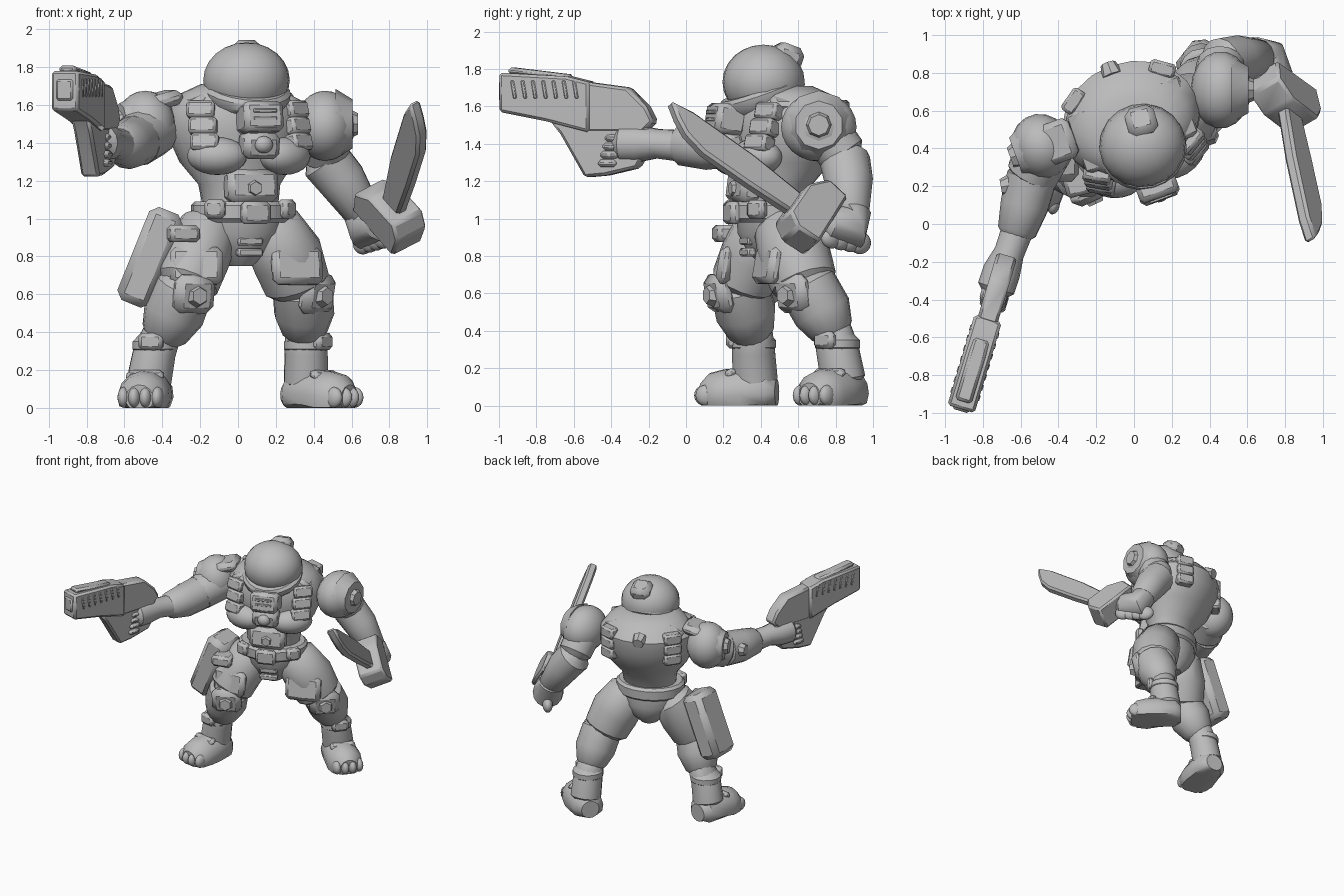
import bpy, bmesh
from math import radians, cos, sin, pi
from mathutils import Matrix, Vector, Euler

cube = bpy.data.objects.get("Cube")
if cube:
    bpy.data.objects.remove(cube, do_unlink=True)

GREY = (0.5, 0.5, 0.5, 1)
mat = bpy.data.materials.new("plain_grey")
mat.use_nodes = True
mat.diffuse_color = GREY
mat.node_tree.nodes["Principled BSDF"].inputs["Base Color"].default_value = GREY


def put(name, bm):
    bmesh.ops.recalc_face_normals(bm, faces=bm.faces[:])
    mesh = bpy.data.meshes.new(name)
    bm.to_mesh(mesh)
    bm.free()
    mesh.materials.append(mat)
    mesh.polygons.foreach_set("use_smooth", [True] * len(mesh.polygons))
    mesh.set_sharp_from_angle(angle=radians(38))
    obj = bpy.data.objects.new(name, mesh)
    bpy.context.collection.objects.link(obj)
    return obj


def at(loc, yaw=0, pitch=0, roll=0):
    turn = Euler([radians(a) for a in (pitch, roll, yaw)]).to_matrix().to_4x4()
    return Matrix.Translation(loc) @ turn


def ball(name, frame, radii):
    bm = bmesh.new()
    bmesh.ops.create_uvsphere(bm, u_segments=18, v_segments=12, radius=1,
                              matrix=frame @ Matrix.Diagonal((*radii, 1)))
    return put(name, bm)


def box(name, frame, size, bevel=0.02):
    bm = bmesh.new()
    bmesh.ops.create_cube(bm, size=1, matrix=Matrix.Diagonal((*size, 1)))
    bmesh.ops.bevel(bm, geom=bm.edges[:], offset=bevel, segments=1, affect='EDGES')
    bm.transform(frame)
    return put(name, bm)


def disc(name, frame, radius, depth, sides=8):
    # Raised boss whose narrow end looks along the frame's -y
    bm = bmesh.new()
    bmesh.ops.create_cone(bm, cap_ends=True, segments=sides, radius1=radius,
                          radius2=radius * 0.7, depth=depth,
                          matrix=frame @ Matrix.Rotation(pi / 2, 4, 'X'))
    return put(name, bm)


def skin(name, rings, floor=None):
    bm = bmesh.new()
    loops = [[bm.verts.new(p) for p in ring] for ring in rings]
    for a, b in zip(loops, loops[1:]):
        for i in range(len(a)):
            j = (i + 1) % len(a)
            bm.faces.new((a[i], a[j], b[j], b[i]))
    bm.faces.new(loops[0])
    bm.faces.new(loops[-1])
    if floor is not None:
        for v in bm.verts:
            v.co.z = max(v.co.z, floor)
    return put(name, bm)


def limb(name, points, sides=14, floor=None):
    # Tube through (x, y, z, radius) points with rounded ends
    pts = [(Vector(p[:3]), p[3]) for p in points]
    first = (pts[0][0] - pts[1][0]).normalized()
    last = (pts[-1][0] - pts[-2][0]).normalized()
    pts.insert(0, (pts[0][0] + first * pts[0][1] * 0.4, pts[0][1] * 0.6))
    pts.append((pts[-1][0] + last * pts[-1][1] * 0.4, pts[-1][1] * 0.6))
    rings, side = [], Vector((0.9, 0.2, 0.3))
    for i, (p, r) in enumerate(pts):
        along = (pts[min(i + 1, len(pts) - 1)][0] - pts[max(i - 1, 0)][0]).normalized()
        side = (side - along * side.dot(along)).normalized()
        other = along.cross(side)
        turns = [2 * pi * k / sides for k in range(sides)]
        rings.append([p + (side * cos(t) + other * sin(t)) * r for t in turns])
    return skin(name, rings, floor)


def stack(name, frame, levels, sides=20):
    # Upright oval shape from (z, half width, half depth, centre y) levels
    turns = [2 * pi * k / sides for k in range(sides)]
    return skin(name, [[frame @ Vector((w * cos(t), c + d * sin(t), z)) for t in turns]
                       for z, w, d, c in levels])


def prism(name, origin, u, v, outline, half):
    u, v = Vector(u), Vector(v)
    n = u.cross(v).normalized() * half
    flat = [Vector(origin) + u * a + v * b for a, b in outline]
    obj = skin(name, [[p + n * s for p in flat] for s in (-1, 1)])
    bev = obj.modifiers.new("soft_edges", 'BEVEL')
    bev.width, bev.segments = 0.015, 1
    return obj


# Torso, turned towards the model's left
body = at((0, 0.5, 0), yaw=20)
stack("torso", body, [(1.04, .2, .16, -.04), (1.18, .22, .19, -.02), (1.3, .31, .25, .02),
                      (1.45, .37, .31, .04), (1.57, .37, .31, .05), (1.66, .3, .25, .03),
                      (1.71, .2, .17, 0)])
stack("belt", body, [(.98, .25, .2, -.05), (1, .27, .22, -.05),
                     (1.07, .27, .22, -.05), (1.09, .25, .2, -.05)])
stack("pelvis", body, [(.75, .07, .08, -.02), (.82, .15, .15, -.02),
                       (.92, .24, .19, -.03), (1.03, .24, .19, -.04)])
box("buckle", body @ at((0, -.27, 1.03)), (.16, .06, .12))
box("belly_plate", body @ at((0, -.2, 1.17), pitch=-8), (.28, .12, .17), .03)
disc("belly_boss", body @ at((0, -.26, 1.16)), .05, .04, 6)
for k in range(3):
    box("groin_rib", body @ at((0, -.18, .94 - k * .06)), (.14, .05, .045), .01)
box("chest_pack", body @ at((.01, -.31, 1.53), pitch=-10), (.22, .17, .16), .025)
box("chest_lower_pack", body @ at((.01, -.3, 1.39), pitch=12), (.2, .14, .14), .03)
ball("chest_lens", body @ at((.01, -.37, 1.39)), (.05, .04, .045))
for k in range(3):
    box("chest_vent", body @ at((.01, -.39, 1.57 - k * .04)), (.13, .02, .02), .004)
disc("back_boss", body @ at((-.01, .34, 1.58), yaw=180, pitch=15), .06, .07)
for side in (-1, 1):
    ball("chest_muscle", body @ at((side * .19, -.2, 1.33), yaw=side * 25), (.16, .11, .1))
    for k in range(3):
        z = 1.4 + k * .085
        box("strap_pad", body @ at((side * .26, -.21 + k * .03, z), side * 30, -15),
            (.15, .1, .09), .015)
        box("rear_strap_pad", body @ at((side * .25, .25, z + .02), -side * 35),
            (.14, .08, .09), .015)
    box("shoulder_strap", body @ at((side * .25, .03, 1.62), roll=side * 25), (.14, .34, .06))
    box("belt_pouch", body @ at((side * .2, -.2, 1.05), side * 35), (.11, .07, .1))

# Helmet with its tilted brim and rear crest
ball("helmet", at((.045, .415, 1.73), 15), (.23, .22, .2))
stack("helmet_brim", at((.045, .405, 1.67), 15, 20),
      [(-.07, .2, .2, 0), (-.03, .23, .235, 0), (.01, .235, .235, 0), (.03, .21, .22, 0)])
box("helmet_crest", at((.04, .54, 1.87), 15, -20), (.16, .16, .12), .035)

# Legs: hip to knee, shin, boot and clawed foot
LEGS = {
    "right": (25, -10,
              [(-.15, .42, .95, .16), (-.22, .36, .8, .18), (-.27, .3, .66, .17)],
              [(-.28, .28, .64, .155), (-.34, .32, .5, .165), (-.39, .35, .39, .125)],
              [(-.39, .36, .42, .1), (-.44, .36, .3, .115), (-.47, .37, .14, .12)]),
    "left": (45, 52,
             [(.17, .53, .95, .17), (.26, .58, .8, .195), (.31, .63, .66, .18)],
             [(.34, .65, .64, .16), (.35, .73, .5, .16), (.35, .78, .4, .12)],
             [(.35, .78, .42, .1), (.36, .81, .3, .115), (.36, .84, .14, .12)]),
}
for side, (knee_yaw, foot_yaw, thigh, shin, boot) in LEGS.items():
    limb(side + "_thigh", thigh)
    limb(side + "_shin", shin)
    limb(side + "_boot", boot)
    knee = at(shin[0][:3], knee_yaw)
    box(side + "_knee_pad", knee @ at((0, -.11, -.04), pitch=12), (.23, .1, .21), .04)
    disc(side + "_knee_boss", knee @ at((0, -.165, -.05)), .065, .05, 6)
    box(side + "_thigh_plate", at(thigh[1][:3], knee_yaw - 25) @ at((0, -.15, -.05), pitch=-10),
        (.28, .08, .2), .03)
    cuff = Vector(boot[1][:3])
    limb(side + "_boot_cuff", [(*(cuff + Vector((0, 0, h))), .12) for h in (.01, .05)])
    box(side + "_boot_clasp", at(cuff, foot_yaw) @ at((0, -.11, .05)), (.13, .06, .09))
    foot = at((*boot[2][:2], 0), foot_yaw)
    sole = [(.07, .07, .12), (-.06, .07, .135), (-.16, .055, .14), (-.24, .05, .125)]
    limb(side + "_foot", [(*(foot @ Vector((0, y, z))), r) for y, z, r in sole], floor=0)
    box(side + "_instep_strap", foot @ at((0, -.12, .17), pitch=30), (.2, .07, .05))
    for k in range(4):
        x = (k - 1.5) * .06
        ball(side + "_toe", foot @ at((x, -.28 + abs(x) * .3, .055)), (.033, .055, .055))

# Thigh holster
holster = at((-.465, .36, .795), roll=22)
box("holster", holster, (.19, .27, .53), .04)
box("holster_strap", at((-.3, .25, .92), 15), (.16, .2, .09))

# Shoulders with round bosses
for name, loc, yaw, wide in (("right", (-.49, .41, 1.49), -70, .175),
                             ("left", (.46, .71, 1.49), 90, .205)):
    frame = at(loc, yaw)
    ball(name + "_shoulder", frame, (wide, .16, .185))
    disc(name + "_shoulder_rim", frame @ at((0, -.1, .01)), wide - .02, .09, 10)
    disc(name + "_shoulder_boss", frame @ at((0, -.15, .01)), .08, .05, 8)
box("right_shoulder_plate", at((-.42, .43, 1.62), 20, roll=-15), (.22, .22, .08), .03)

# Right arm reaching forward
limb("right_upper_arm", [(-.46, .42, 1.47, .15), (-.54, .26, 1.41, .14)])
limb("right_forearm", [(-.54, .25, 1.41, .135), (-.58, .1, 1.39, .13), (-.62, -.04, 1.39, .105)])
disc("right_elbow_boss", at((-.68, .2, 1.42), -80), .06, .05)
limb("right_wrist", [(-.62, -.04, 1.39, .085), (-.66, -.15, 1.4, .08),
                     (-.7, -.25, 1.4, .1), (-.73, -.34, 1.4, .1)])

# Pistol: coordinates run along the barrel and upward
AIM, UP = (.3, 1, 0), (0, 0, 1)
BASE = (-.622, 0, 0)
prism("gun_barrel", BASE, AIM, UP,
      [(-.98, 1.57), (-.98, 1.78), (-.62, 1.76), (-.5, 1.73), (-.5, 1.46), (-.73, 1.52)], .075)
prism("gun_rear", BASE, AIM, UP,
      [(-.52, 1.46), (-.52, 1.73), (-.3, 1.7), (-.2, 1.6), (-.16, 1.52), (-.22, 1.46)], .055)
prism("gun_grip", BASE, AIM, UP,
      [(-.73, 1.54), (-.66, 1.45), (-.53, 1.22), (-.42, 1.23), (-.25, 1.27),
       (-.2, 1.36), (-.19, 1.5)], .05)
prism("gun_rail", BASE, AIM, UP,
      [(-.94, 1.77), (-.94, 1.81), (-.61, 1.77), (-.61, 1.74)], .045)
prism("gun_muzzle", BASE, AIM, UP,
      [(-.99, 1.62), (-.99, 1.74), (-.9, 1.74), (-.9, 1.62)], .05)
for k in range(7):
    y = -.9 + k * .055
    box("gun_rib", at((BASE[0] + y * .3, y, 1.69), -17, 10), (.16, .022, .1), .006)
for k in range(4):
    box("right_finger", at((-.74, -.37 - k * .012, 1.43 - k * .045), -17), (.14, .1, .04), .015)

# Left arm lowered behind the body
limb("left_upper_arm", [(.45, .73, 1.48, .14), (.46, .84, 1.34, .13)])
limb("left_forearm", [(.46, .85, 1.31, .135), (.55, .87, 1.2, .13), (.66, .88, 1.03, .1)])
disc("left_elbow_boss", at((.5, .94, 1.29), 165), .06, .04)
limb("left_hand", [(.65, .89, 1.04, .1), (.69, .88, .95, .12), (.75, .76, .98, .1)])
for k in range(4):
    ball("left_finger", at((.66 + k * .035, .93 - k * .05, .87 + k * .01), 40), (.04, .07, .06))

# Knife with guard, blade running forward and up
ALONG, ACROSS = Vector((.16, -.8, .59)), Vector((-.58, .38, .71))
HILT = Vector((.82, .6, 1.06))
limb("knife_handle", [(.74, .78, .95, .05), (*HILT, .05)], 8)
prism("knife_guard", HILT, ALONG, ACROSS,
      [(-.17, -.17), (-.19, .19), (-.06, .21), (.03, .1), (.05, -.12), (-.03, -.18)], .1)
prism("knife_blade", HILT, ALONG, ACROSS,
      [(0, -.07), (.3, -.09), (.6, -.1), (.73, -.07), (.81, -.02),
       (.89, .05), (.75, .08), (.35, .09), (0, .07)], .035)
